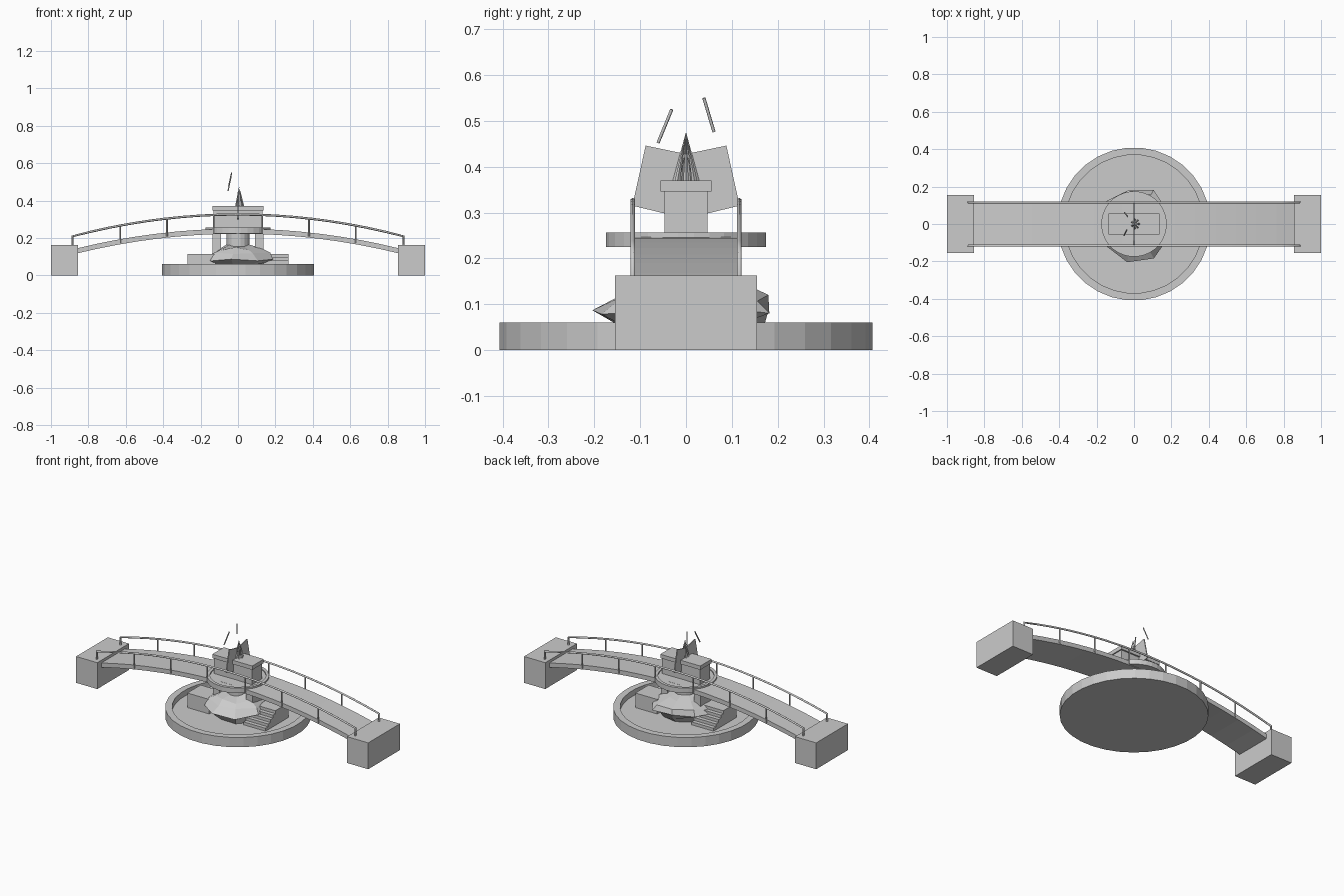
import bpy, bmesh, math, random
from mathutils import Vector

if "Cube" in bpy.data.objects:
    bpy.data.objects.remove(bpy.data.objects["Cube"])

random.seed(4)

def make(name, verts, faces):
    me = bpy.data.meshes.new(name)
    me.from_pydata(verts, [], faces)
    bm = bmesh.new()
    bm.from_mesh(me)
    bmesh.ops.recalc_face_normals(bm, faces=bm.faces)
    bm.to_mesh(me)
    bm.free()
    ob = bpy.data.objects.new(name, me)
    bpy.context.collection.objects.link(ob)
    return ob

def box(name, x0, x1, y0, y1, z0, z1):
    return prism_xz(name, [(x0, z0), (x1, z0), (x1, z1), (x0, z1)], y0, y1)

def prism(name, pts, to3d, a, b):
    n = len(pts)
    v = [to3d(p, a) for p in pts] + [to3d(p, b) for p in pts]
    f = [(i, (i + 1) % n, (i + 1) % n + n, i + n) for i in range(n)]
    return make(name, v, f + [tuple(range(n)), tuple(range(n, 2 * n))])

def prism_xz(name, pts, y0, y1):
    return prism(name, pts, lambda p, d: (p[0], d, p[1]), y0, y1)

def prism_yz(name, pts, x0, x1):
    return prism(name, pts, lambda p, d: (d, p[0], p[1]), x0, x1)

def lathe(name, profile, n, jitter=0.0):
    v, f = [], []
    for r, z in profile:
        for i in range(n):
            a = 2 * math.pi * (i + 0.5) / n
            k = r * (1 + random.uniform(-jitter, jitter))
            v.append((k * math.cos(a), k * math.sin(a), z + random.uniform(-jitter, jitter) * 0.08))
    for j in range(len(profile) - 1):
        for i in range(n):
            i2 = (i + 1) % n
            f.append((j * n + i, j * n + i2, (j + 1) * n + i2, (j + 1) * n + i))
    m = (len(profile) - 1) * n
    f += [tuple(range(n)), tuple(range(m, m + n))]
    return make(name, v, f)

def tube(name, pts, r):
    cu = bpy.data.curves.new(name, 'CURVE')
    cu.dimensions = '3D'
    cu.bevel_depth = r
    cu.bevel_resolution = 1
    cu.use_fill_caps = True
    s = cu.splines.new('POLY')
    s.points.add(len(pts) - 1)
    for p, q in zip(s.points, pts):
        p.co = (*q, 1)
    ob = bpy.data.objects.new(name, cu)
    bpy.context.collection.objects.link(ob)
    return ob

def deck_z(x):
    return 0.25 - 0.105 * (x / 0.86) ** 2

def rail_z(x):
    return 0.326 - 0.118 * (x / 0.89) ** 2

# Round basin with raised lip
lathe("basin", [(0.409, 0), (0.409, 0.06), (0.37, 0.06), (0.37, 0.025)], 32)

# End blocks
for s, n in ((-1, "left"), (1, "right")):
    box(n + "_end_block", *sorted((s * 0.855, s * 1.0)), -0.155, 0.155, 0, 0.163)

# Arched deck
xs = [-0.87 + 1.74 * i / 16 for i in range(17)]
prism_xz("bridge_deck", [(x, deck_z(x)) for x in xs] +
         [(x, deck_z(x) - 0.027) for x in reversed(xs)], -0.115, 0.115)

# Handrails and posts
for s, n in ((-1, "front"), (1, "back")):
    y = s * 0.116
    rx = [-0.885 + 1.77 * i / 18 for i in range(19)]
    path = [(-0.885, y, 0.155)] + [(x, y, rail_z(x)) for x in rx] + [(0.885, y, 0.155)]
    tube(n + "_handrail", path, 0.006)
    for i, x in enumerate((-0.63, -0.38, -0.13, 0.13, 0.38, 0.63)):
        tube(f"{n}_post_{i}", [(x, y, deck_z(x) - 0.02), (x, y, rail_z(x))], 0.0045)

# Round central platform with a shallow rim
lathe("round_platform", [(0.175, 0.225), (0.175, 0.256), (0.157, 0.256), (0.157, 0.249)], 32)

# Column and side piers under the platform
lathe("column", [(0.062, 0.03), (0.062, 0.228)], 16)
for s, n in ((-1, "left"), (1, "right")):
    box(n + "_pier", *sorted((s * 0.09, s * 0.135)), -0.05, 0.05, 0.025, 0.23)

# Steps beside the rock, one flight facing each way
for s, n in ((-1, "left"), (1, "right")):
    pts = [(s * 0.11, 0.025), (s * 0.11, 0.115)]
    for i in range(5):
        y, z = -s * (0.02 + i * 0.024), 0.115 - i * 0.018
        pts += [(y, z), (y, z - 0.018)]
    prism_yz(n + "_steps", pts, *sorted((s * 0.12, s * 0.27)))

# Faceted rock in the basin
lathe("rock", [(0.14, 0.025), (0.165, 0.065), (0.19, 0.085), (0.165, 0.115),
               (0.115, 0.14), (0.06, 0.162)], 9, 0.12)

# Pedestal on the platform
box("pedestal", -0.13, 0.13, -0.047, 0.047, 0.248, 0.346)
box("pedestal_cap", -0.137, 0.137, -0.056, 0.056, 0.346, 0.37)

# Pair of tilted thin plates
for s, n in ((-1, "front"), (1, "back")):
    prism_yz(n + "_plate", [(s * 0.088, 0.446), (s * 0.002, 0.428),
                            (s * 0.03, 0.294), (s * 0.117, 0.315)], -0.003, 0.003)

# Cluster of spikes meeting at a point
tip = Vector((0.006, 0, 0.476))
for i in range(7):
    a = 2 * math.pi * i / 7
    c = Vector((0.008 + 0.02 * math.cos(a), 0.024 * math.sin(a), 0.368))
    base = [c + Vector((0.006 * math.cos(b), 0.006 * math.sin(b), 0))
            for b in (0, math.pi / 2, math.pi, 3 * math.pi / 2)]
    make(f"spike_{i}", base + [tip], [(0, 1, 2, 3)] + [(j, (j + 1) % 4, 4) for j in range(4)])

# Two floating rods
tube("front_rod", [(-0.053, -0.061, 0.452), (-0.038, -0.031, 0.525)], 0.0035)
tube("back_rod", [(-0.05, 0.061, 0.476), (-0.034, 0.039, 0.55)], 0.0035)
